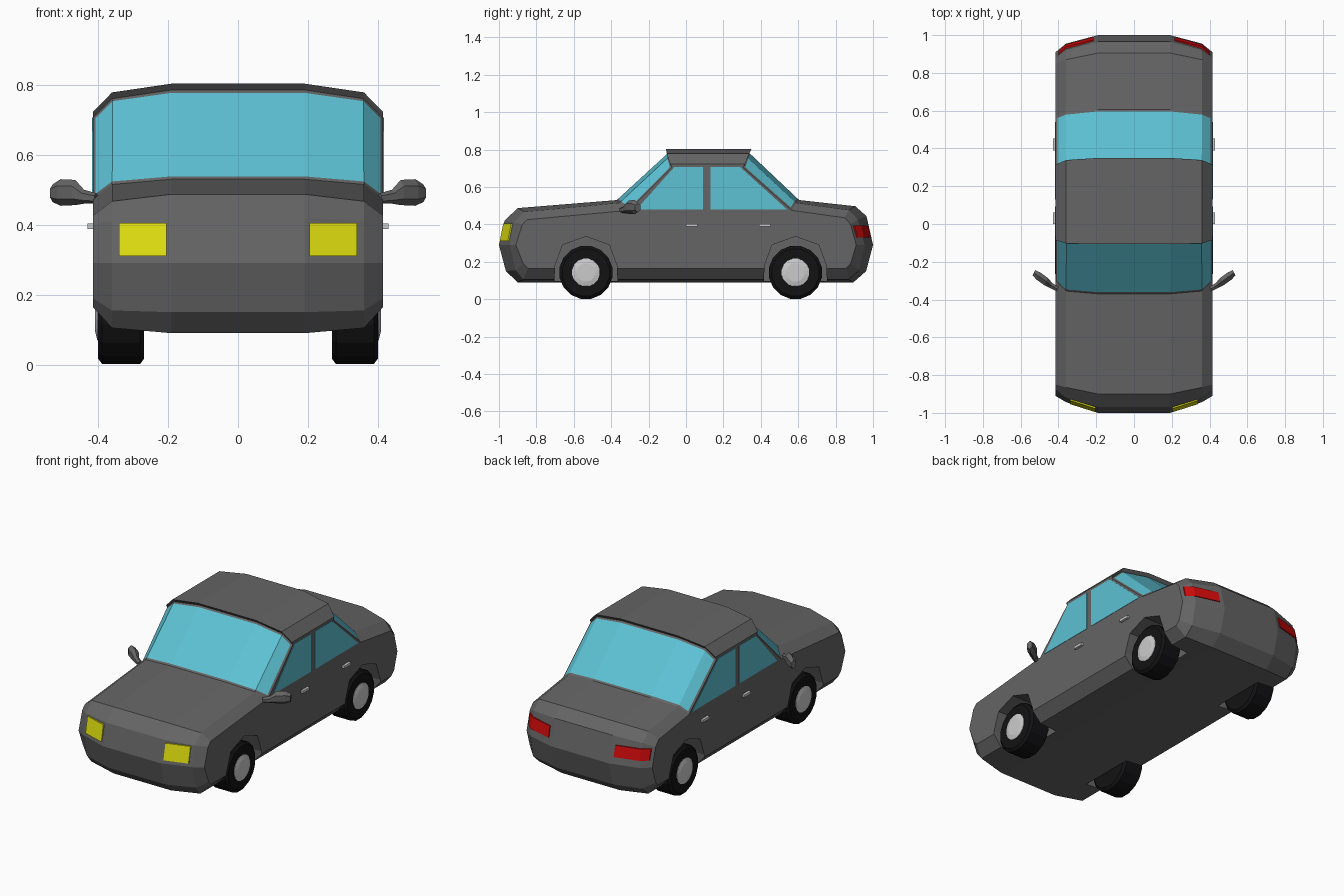
import bpy, bmesh
from math import cos, sin, pi

if "Cube" in bpy.data.objects:
    bpy.data.objects.remove(bpy.data.objects["Cube"])


def material(name, rgb):
    m = bpy.data.materials.new(name)
    m.diffuse_color = (*rgb, 1)
    m.use_nodes = True
    m.node_tree.nodes["Principled BSDF"].inputs["Base Color"].default_value = m.diffuse_color
    return m


PAINT = material("paint", (0.13, 0.13, 0.13))
GLASS = material("glass", (0.11, 0.54, 0.66))
RUBBER = material("rubber", (0.006, 0.006, 0.007))
METAL = material("metal", (0.6, 0.6, 0.6))
YELLOW = material("headlight_yellow", (0.75, 0.75, 0.005))
RED = material("tail_red", (0.6, 0.003, 0.003))


def loft(name, rings, mats, glass_strips=()):
    """Skin equal-length rings of points, cap both ends; strips listed become framed glass."""
    bm = bmesh.new()
    vs = [[bm.verts.new(p) for p in ring] for ring in rings]
    n = len(vs[0])
    strips = {j: [] for j in range(n)}
    for a, b in zip(vs, vs[1:]):
        for j in range(n):
            k = (j + 1) % n
            strips[j].append(bm.faces.new((a[j], a[k], b[k], b[j])))
    bm.faces.new(vs[0])
    bm.faces.new(vs[-1])
    bmesh.ops.recalc_face_normals(bm, faces=bm.faces[:])
    for j in glass_strips:
        bmesh.ops.inset_region(bm, faces=strips[j], thickness=0.012, use_even_offset=True)
        for f in strips[j]:
            f.material_index = 1
    me = bpy.data.meshes.new(name)
    bm.to_mesh(me)
    bm.free()
    for m in mats:
        me.materials.append(m)
    ob = bpy.data.objects.new(name, me)
    bpy.context.collection.objects.link(ob)
    return ob


def prism(name, x0, x1, yz, mats):
    return loft(name, [[(x, y, z) for y, z in yz] for x in (x0, x1)], mats)


def rect(y0, y1, z0, z1):
    return [(y0, z0), (y1, z0), (y1, z1), (y0, z1)]


# Body: side outlines (y, z) at three distances from the centre line
center = [(-.90, .09), (-.963, .15), (-1, .29), (-.97, .42), (-.90, .487), (-.37, .53),
          (-.092, .785), (-.107, .803), (.35, .803), (.335, .785), (.605, .53),
          (.905, .497), (.965, .444), (1, .29), (.963, .15), (.895, .09)]
shoulder = [(-.87, .105), (-.91, .155), (-.943, .29), (-.92, .41), (-.865, .467), (-.355, .515),
            (-.09, .76), (-.103, .778), (.338, .778), (.323, .76), (.588, .515),
            (.87, .477), (.92, .425), (.955, .29), (.925, .155), (.87, .105)]
side = [(-.845, .165), (-.87, .19), (-.91, .29), (-.875, .40), (-.85, .425), (-.305, .475),
        (-.075, .705), (-.085, .722), (.315, .722), (.305, .705), (.565, .475),
        (.85, .435), (.88, .40), (.91, .29), (.88, .19), (.855, .165)]
stations = [(-.415, side), (-.36, shoulder), (-.19, center),
            (.19, center), (.36, shoulder), (.415, side)]
body = loft("car_body", [[(x, y, z) for y, z in prof] for x, prof in stations],
            [PAINT, GLASS], glass_strips=(5, 9))

ARCH = [(-.175, -.05), (-.165, .18), (-.125, .29), (0, .335), (.125, .29), (.165, .18), (.175, -.05)]


def wheel_part(name, s, wy, steps, mat):
    loft(name, [[(s * x, wy + r * cos(2 * pi * (i + .5) / 16), .143 + r * sin(2 * pi * (i + .5) / 16))
                 for i in range(16)] for x, r in steps], [mat])


for s, sn in ((1, "left"), (-1, "right")):
    # Wheels and wheel wells
    for wy, en in ((-.535, "front"), (.585, "rear")):
        tag = f"{en}_{sn}"
        wheel_part("tyre_" + tag, s, wy, [(.268, .128), (.28, .144), (.388, .144), (.40, .128)], RUBBER)
        wheel_part("hub_" + tag, s, wy, [(.39, .077), (.402, .075), (.408, .05)], METAL)
        cutter = prism("wheel_well_cutter_" + tag, s * .25, s * .5,
                       [(wy + y, z) for y, z in ARCH], [PAINT])
        cutter.hide_render = True
        cutter.hide_set(True)
        mod = body.modifiers.new("well_" + tag, 'BOOLEAN')
        mod.operation = 'DIFFERENCE'
        mod.solver = 'EXACT'
        mod.object = cutter

    # Side windows
    prism("front_window_" + sn, s * .41, s * .417,
          [(-.265, .48), (.092, .48), (.092, .706), (-.063, .706)], [GLASS])
    prism("rear_window_" + sn, s * .41, s * .417,
          [(.13, .48), (.54, .48), (.29, .706), (.13, .706)], [GLASS])

    # Door handles
    for y in (0, .39):
        prism("door_handle_" + sn, s * .41, s * .43, rect(y, y + .062, .388, .403), [METAL])

    # Headlights and tail lights follow the rounded ends: (x, y at bottom, y at top)
    def lamp(name, pts, z0, z1, depth, mat):
        loft(name, [[(s * x, yb, z0), (s * x, yt, z1), (s * x, yt + depth, z1), (s * x, yb + depth, z0)]
                    for x, yb, yt in pts], [mat])

    lamp("headlight_" + sn, [(.205, -.996, -.977), (.34, -.953, -.934)], .31, .405, .03, YELLOW)
    lamp("tail_light_" + sn, [(.215, .99, .975), (.36, .951, .937), (.40, .916, .901)],
         .33, .395, -.03, RED)

    # Wing mirrors: hexagonal sections along a swept-back arm (x, y, z, half depth, half height)
    path = [(.405, -.345, .475, .013, .015), (.44, -.325, .48, .015, .02), (.465, -.305, .492, .022, .036),
            (.507, -.275, .492, .022, .038), (.53, -.258, .49, .016, .025)]
    loft("wing_mirror_" + sn,
         [[(s * (x + .5 * d * cos(a * pi / 3 + pi / 6)), y - d * cos(a * pi / 3 + pi / 6),
            z + h * sin(a * pi / 3 + pi / 6)) for a in range(6)] for x, y, z, d, h in path], [PAINT])
